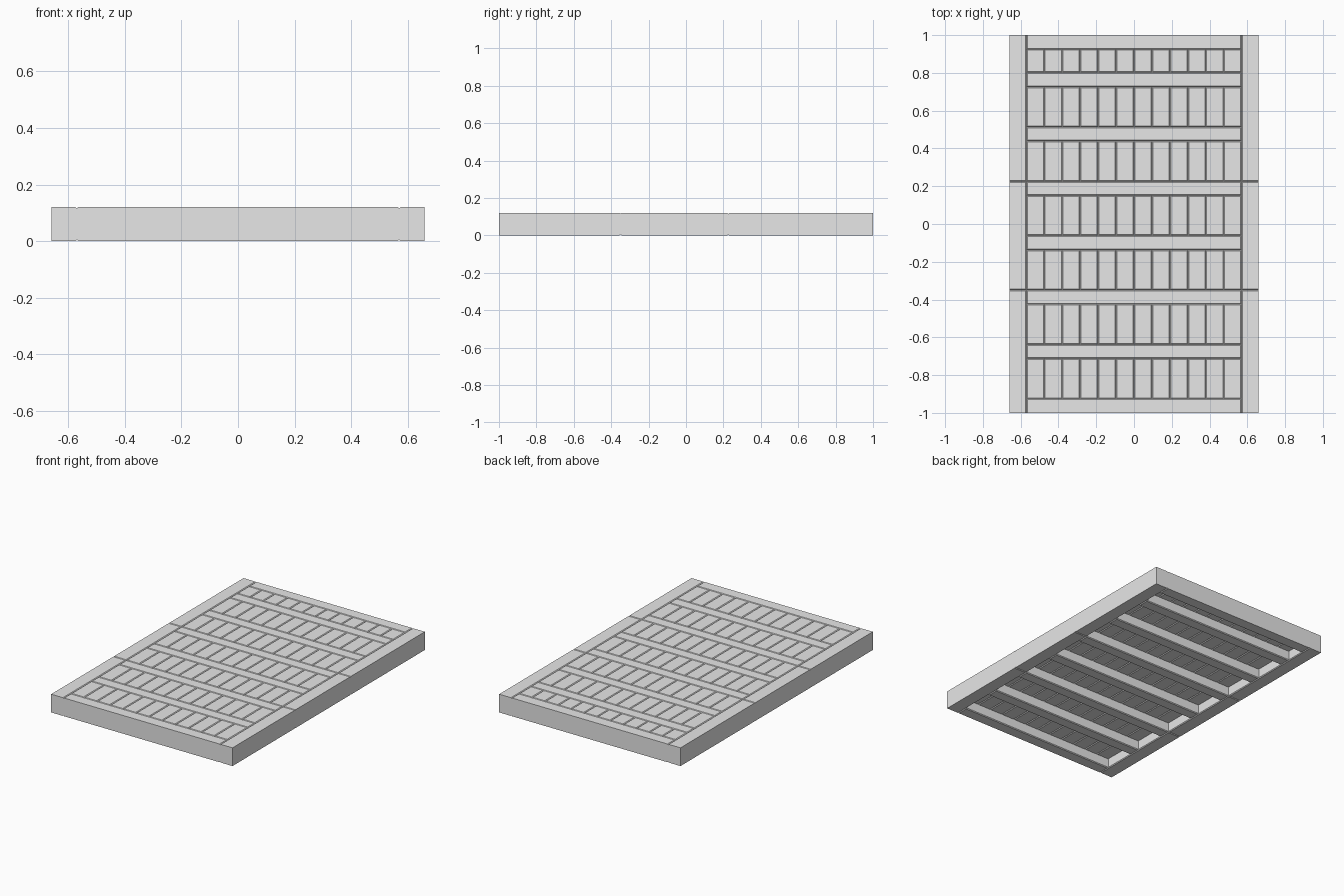
import bpy
import bmesh
from mathutils import Vector

if "Cube" in bpy.data.objects:
    bpy.data.objects.remove(bpy.data.objects["Cube"], do_unlink=True)

HALF_W, INNER, HALF_L = 0.66, 0.57, 1.0
HEIGHT, PLANK_BOTTOM = 0.12, 0.06
JOIST_W, PITCH = 0.075, 0.2877
CHAMFER = 0.005
PLANKS_PER_BAY = 12

grey = bpy.data.materials.new("plain grey")
grey.use_nodes = True
grey.diffuse_color = (0.8, 0.8, 0.8, 1)
grey.node_tree.nodes["Principled BSDF"].inputs["Base Color"].default_value = (0.8, 0.8, 0.8, 1)


def add_block(bm, lo, hi, sides):
    """Box from lo to hi; the long edges of the named sides are chamfered."""
    lo, hi = Vector(lo), Vector(hi)
    mid, size = (lo + hi) / 2, hi - lo
    part = bmesh.new()
    bmesh.ops.create_cube(part, size=1)
    for v in part.verts:
        v.co = Vector(a * b for a, b in zip(v.co, size)) + mid
    planes = {"-x": (0, lo.x), "+x": (0, hi.x), "-y": (1, lo.y), "+y": (1, hi.y)}
    edges = []
    for e in part.edges:
        a, b = (v.co for v in e.verts)
        if abs(a.z - b.z) > 1e-4:
            continue
        centre = (a + b) / 2
        if any(abs(centre[planes[s][0]] - planes[s][1]) < 1e-4 for s in sides):
            edges.append(e)
    if edges:
        bmesh.ops.bevel(part, geom=edges, offset=CHAMFER, segments=1,
                        profile=0.5, affect='EDGES', clamp_overlap=True)
    mesh = bpy.data.meshes.new("block")
    part.to_mesh(mesh)
    part.free()
    bm.from_mesh(mesh)
    bpy.data.meshes.remove(mesh)


def finish(bm, name):
    mesh = bpy.data.meshes.new(name)
    bm.to_mesh(mesh)
    bm.free()
    mesh.materials.append(grey)
    obj = bpy.data.objects.new(name, mesh)
    bpy.context.collection.objects.link(obj)


# Joists: evenly pitched from the front, plus one closing the short back bay
joists = [(-HALF_L + i * PITCH, -HALF_L + i * PITCH + JOIST_W) for i in range(7)]
joists.append((HALF_L - JOIST_W, HALF_L))
bm = bmesh.new()
for y0, y1 in joists:
    sides = ["-x", "+x"]
    if y0 > -HALF_L:
        sides.append("-y")
    if y1 < HALF_L:
        sides.append("+y")
    add_block(bm, (-INNER, y0, 0), (INNER, y1, HEIGHT), sides)
finish(bm, "cross_joists")

# Planks: a row of short boards in every bay, flush with the top
bm = bmesh.new()
step = 2 * INNER / PLANKS_PER_BAY
for (_, y0), (y1, _) in zip(joists, joists[1:]):
    for i in range(PLANKS_PER_BAY):
        x = -INNER + i * step
        add_block(bm, (x, y0, PLANK_BOTTOM), (x + step, y1, HEIGHT),
                  ["-x", "+x", "-y", "+y"])
finish(bm, "deck_planks")

# Side beams: three modules and a plainly cut end piece on each side
joints = [-HALF_L, joists[2][1], joists[4][1], joists[6][1], HALF_L]
for name, x0, x1, inner in (("left_side_beam", INNER, HALF_W, "-x"),
                            ("right_side_beam", -HALF_W, -INNER, "+x")):
    bm = bmesh.new()
    for i, (y0, y1) in enumerate(zip(joints, joints[1:])):
        sides = [inner]
        if i in (1, 2):
            sides.append("-y")
        if i in (0, 1):
            sides.append("+y")
        add_block(bm, (x0, y0, 0), (x1, y1, HEIGHT), sides)
    finish(bm, name)
